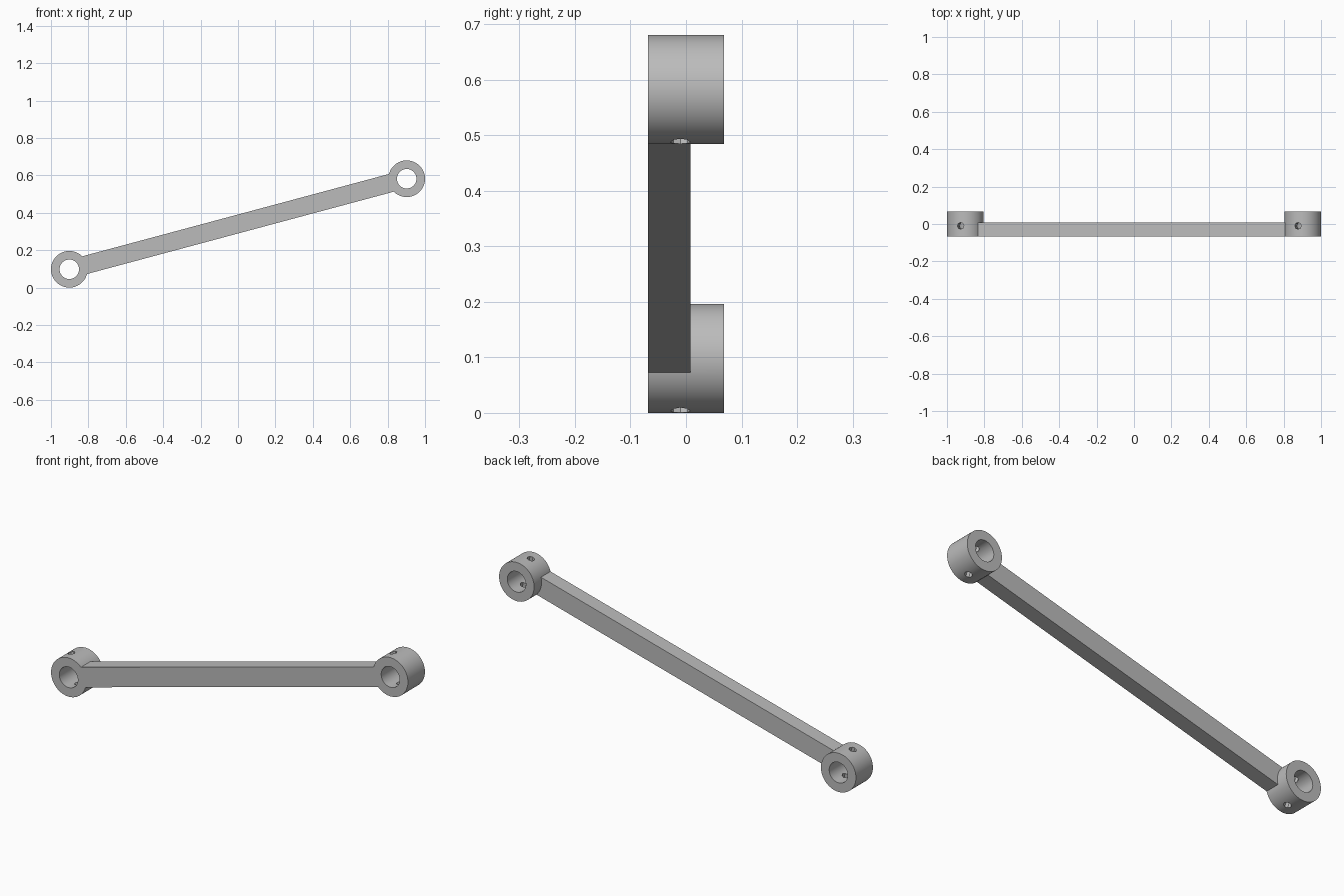
import bpy
import math
from mathutils import Vector, Matrix

cube = bpy.data.objects.get("Cube")
if cube:
    bpy.data.objects.remove(cube, do_unlink=True)

RADIUS, BORE, PIN = 0.098, 0.052, 0.018
HALF_DEPTH, BAR_BACK, PIN_Y = 0.068, 0.008, -0.010
ENDS = [Vector((-0.902, 0, 0.098)), Vector((0.902, 0, 0.582))]
span = ENDS[1] - ENDS[0]
tilt = Matrix.Rotation(-math.atan2(span.z, span.x), 4, 'Y')
across_depth = Matrix.Rotation(math.pi / 2, 4, 'X')

grey = bpy.data.materials.new("plain grey")
grey.use_nodes = True
colour = (0.5, 0.5, 0.5, 1)
grey.diffuse_color = colour
grey.node_tree.nodes["Principled BSDF"].inputs["Base Color"].default_value = colour


def cylinder(name, centre, rotation, radius, depth, sides):
    bpy.ops.mesh.primitive_cylinder_add(vertices=sides, radius=radius, depth=depth)
    ob = bpy.context.object
    ob.name = name
    ob.matrix_world = Matrix.Translation(centre) @ rotation
    return ob


def combine(target, tool, operation):
    tool.hide_render = True
    bpy.context.view_layer.update()
    mod = target.modifiers.new(tool.name, 'BOOLEAN')
    mod.operation, mod.object, mod.solver = operation, tool, 'EXACT'
    bpy.ops.object.select_all(action='DESELECT')
    bpy.context.view_layer.objects.active = target
    target.select_set(True)
    bpy.ops.object.modifier_apply(modifier=mod.name)
    bpy.data.objects.remove(tool, do_unlink=True)


# Slanted bar between the two boss centres, flush with the front
bpy.ops.mesh.primitive_cube_add(size=1)
link = bpy.context.object
link.name = "connecting_link"
size = Vector((span.length, BAR_BACK + HALF_DEPTH, RADIUS))
middle = (ENDS[0] + ENDS[1]) / 2 + Vector((0, (BAR_BACK - HALF_DEPTH) / 2, 0))
link.data.transform(Matrix.Translation(middle) @ tilt @ Matrix.Diagonal(size).to_4x4())
link.data.materials.append(grey)

# Round bosses at both ends
for end in ENDS:
    boss = cylinder("boss", end, across_depth, RADIUS, 2 * HALF_DEPTH, 96)
    boss.data.materials.append(grey)
    combine(link, boss, 'UNION')

# Shaft bores, and small pin holes square to the bar
for end in ENDS:
    bore = cylinder("bore_cutter", end, across_depth, BORE, 4 * HALF_DEPTH, 64)
    bore.data.materials.append(grey)
    combine(link, bore, 'DIFFERENCE')
    pin = cylinder("pin_cutter", end + Vector((0, PIN_Y, 0)), tilt, PIN, 4 * RADIUS, 8)
    pin.data.materials.append(grey)
    combine(link, pin, 'DIFFERENCE')

bpy.ops.object.select_all(action='DESELECT')
link.select_set(True)
bpy.context.view_layer.objects.active = link
bpy.ops.object.shade_smooth_by_angle(angle=math.radians(30))
